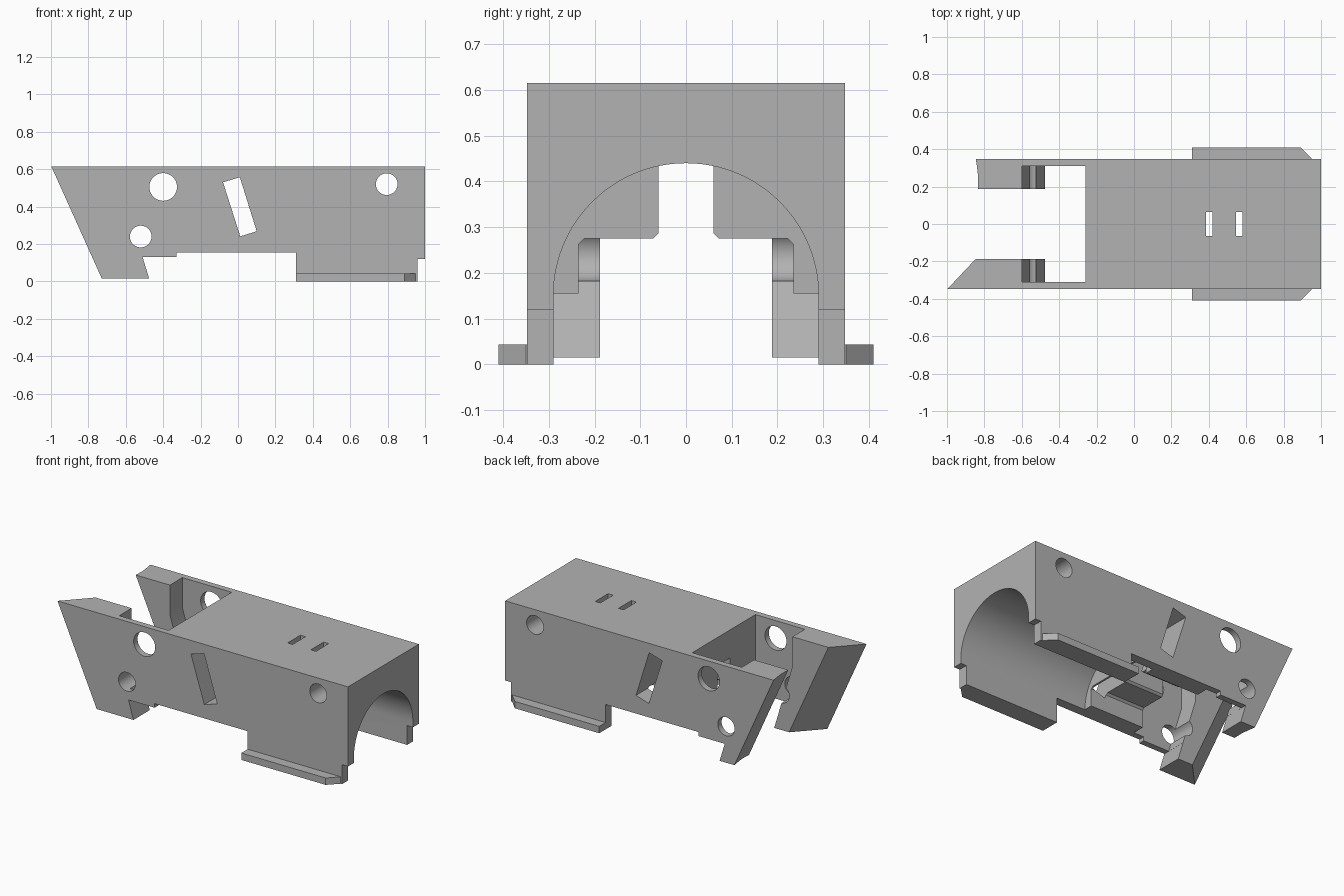
import bpy, bmesh, math
from mathutils import Vector

cube = bpy.data.objects.get("Cube")
if cube:
    bpy.data.objects.remove(cube, do_unlink=True)

grey = bpy.data.materials.new("plain grey")
grey.use_nodes = True
colour = (0.45, 0.45, 0.45, 1)
grey.diffuse_color = colour
grey.node_tree.nodes["Principled BSDF"].inputs["Base Color"].default_value = colour


def prism(name, points, sweep):
    """Closed solid made by sweeping a flat outline along a vector."""
    bm = bmesh.new()
    face = bm.faces.new([bm.verts.new(p) for p in points])
    swept = bmesh.ops.extrude_face_region(bm, geom=[face])["geom"]
    bmesh.ops.translate(bm, vec=Vector(sweep),
                        verts=[v for v in swept if isinstance(v, bmesh.types.BMVert)])
    bmesh.ops.recalc_face_normals(bm, faces=bm.faces)
    mesh = bpy.data.meshes.new(name)
    bm.to_mesh(mesh)
    bm.free()
    mesh.materials.append(grey)
    obj = bpy.data.objects.new(name, mesh)
    bpy.context.collection.objects.link(obj)
    return obj


def side(name, outline, half):
    return prism(name, [(x, -half, z) for x, z in outline], (0, 2 * half, 0))


def across(name, outline, x0, x1):
    return prism(name, [(x0, y, z) for y, z in outline], (x1 - x0, 0, 0))


def box(name, x0, x1, half, z0, z1):
    return side(name, [(x0, z0), (x1, z0), (x1, z1), (x0, z1)], half)


def circle(cx, cz, r, n=48):
    return [(cx + r * math.cos(math.tau * i / n), cz + r * math.sin(math.tau * i / n))
            for i in range(n)]


def combine(target, tool, operation):
    mod = target.modifiers.new(tool.name, "BOOLEAN")
    mod.operation, mod.solver, mod.object = operation, "EXACT", tool
    bpy.context.view_layer.objects.active = target
    bpy.ops.object.modifier_apply(modifier=mod.name)
    bpy.data.objects.remove(tool, do_unlink=True)


# Housing: side profile with leaning nose and stepped underside
housing = side("housing", [
    (-1, 0.615), (1, 0.615), (1, 0.12), (0.96, 0.12), (0.96, 0), (0.31, 0),
    (0.31, 0.155), (-0.33, 0.155), (-0.33, 0.13), (-0.51, 0.13),
    (-0.475, 0.015), (-0.73, 0.015)], 0.348)

# Foot rails with clipped corners
for s in (-1, 1):
    rail = prism("foot_rail", [(x, s * y, 0) for x, y in (
        (0.31, 0.32), (0.31, 0.41), (0.89, 0.41), (0.95, 0.35), (0.95, 0.32))], (0, 0, 0.043))
    combine(housing, rail, "UNION")

# Arched bore, open at the bottom
arch = [(0.29 * math.cos(math.pi * i / 48), 0.15 + 0.29 * math.sin(math.pi * i / 48))
        for i in range(49)]
cutters = [across("bore", arch + [(-0.29, -0.1), (0.29, -0.1)], 0.11, 1.1)]

# Stepped channel linking the bore to the open pocket
r = 0.012
half = [(0.06, 0.44), (0.06, 0.275 + r), (0.06 + r, 0.275), (0.235 - r, 0.275),
        (0.235, 0.275 - r), (0.235, -0.1)]
cutters.append(across("channel", half + [(-y, z) for y, z in reversed(half)], -0.3, 0.15))

# Pocket, gap between the cheeks, and the swept nose cut
cutters.append(side("pocket", [(-0.6, 0.7), (-0.26, 0.7), (-0.26, -0.1),
                               (-0.44, -0.1), (-0.6, 0.43)], 0.31))
cutters.append(box("cheek_gap", -1.1, -0.4, 0.188, -0.1, 0.7))
nose = [(-1.3, -0.45), (-1.094, -0.45), (-0.84, -0.18), (-0.835, 0.19), (-0.833, 0.25),
        (-0.84, 0.31), (-0.855, 0.4), (-1.3, 0.4)]
lean, lift = 0.45, 0.1
cutters.append(prism("nose_cut", [(x - lean * lift, y, 0.615 + lift) for x, y in nose],
                     (lean, 0, -1)))

# Cross holes and the slanted window
for cx, cz, radius in ((-0.4, 0.505, 0.074), (-0.52, 0.24, 0.058), (0.795, 0.52, 0.058)):
    cutters.append(side("cross_hole", circle(cx, cz, radius), 0.5))
cutters.append(side("slanted_window", [(-0.08, 0.53), (0.01, 0.557),
                                       (0.1, 0.268), (0.012, 0.241)], 0.5))

# Two narrow slots in the roof
for x0 in (0.385, 0.545):
    cutters.append(box("roof_slot", x0, x0 + 0.035, 0.063, 0.3, 0.7))

for cutter in cutters:
    combine(housing, cutter, "DIFFERENCE")

bpy.ops.object.select_all(action="DESELECT")
housing.select_set(True)
bpy.context.view_layer.objects.active = housing
bpy.ops.object.shade_smooth_by_angle(angle=math.radians(25))
